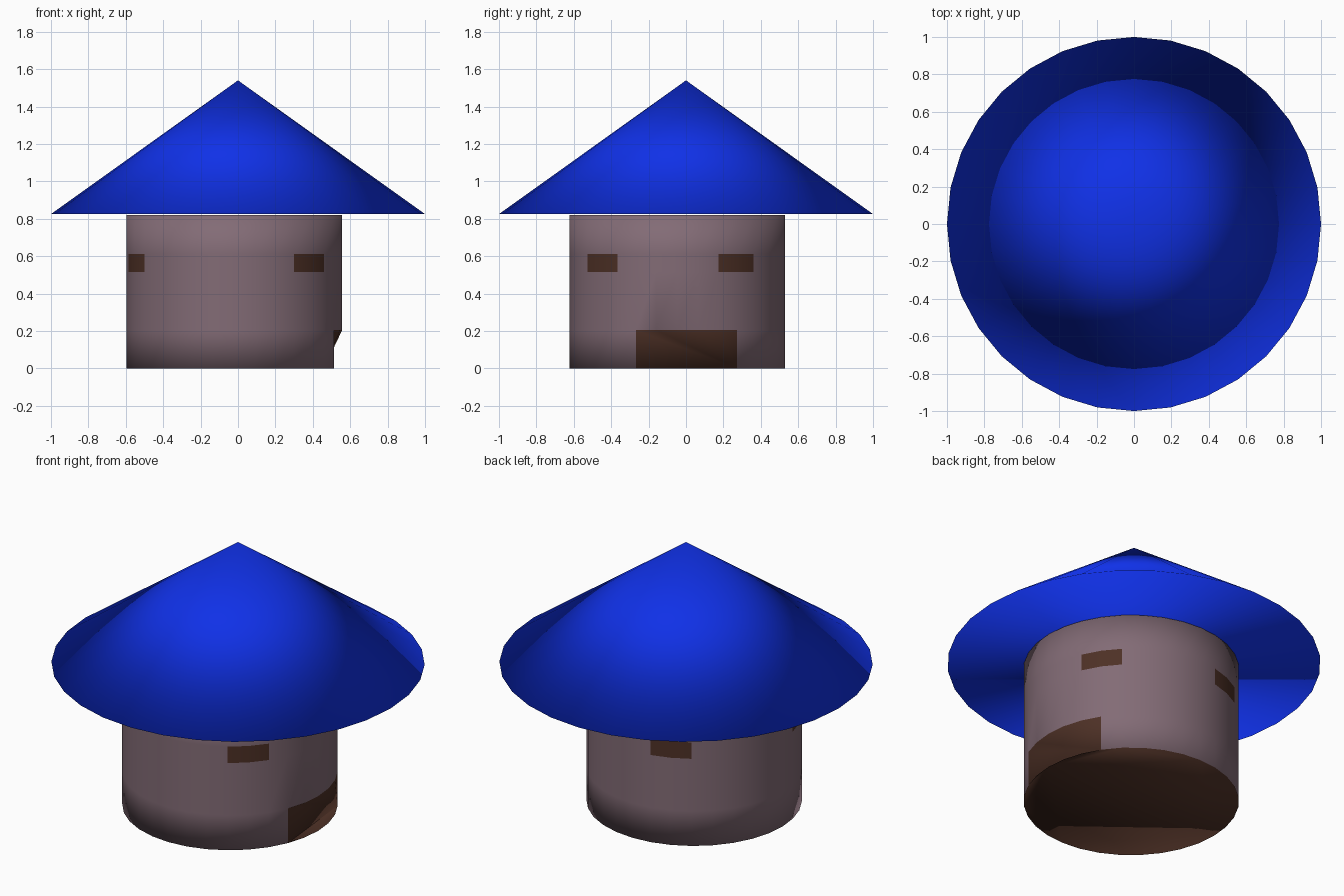
import bpy, bmesh
from math import sin, cos, tau

cube = bpy.data.objects.get("Cube")
if cube:
    bpy.data.objects.remove(cube, do_unlink=True)

SIDES = 32


def material(name, rgb):
    mat = bpy.data.materials.new(name)
    mat.use_nodes = True
    mat.diffuse_color = (*rgb, 1)
    mat.node_tree.nodes["Principled BSDF"].inputs["Base Color"].default_value = (*rgb, 1)
    return mat


def ring(bm, radius, z, cx=0, cy=0):
    return [bm.verts.new((cx + radius * cos(tau * i / SIDES),
                          cy + radius * sin(tau * i / SIDES), z)) for i in range(SIDES)]


def finish(bm, name, materials):
    for face in bm.faces:
        face.smooth = True
    mesh = bpy.data.meshes.new(name)
    bm.to_mesh(mesh)
    bm.free()
    for mat in materials:
        mesh.materials.append(mat)
    obj = bpy.data.objects.new(name, mesh)
    bpy.context.collection.objects.link(obj)
    return obj


blue = material("roof_blue", (0.005, 0.03, 0.8))
mauve = material("wall_mauve", (0.225, 0.148, 0.18))
brown = material("dark_brown", (0.075, 0.03, 0.019))

# Roof: a closed cone, smooth over the rim
bm = bmesh.new()
rim = ring(bm, 1.0, 0.825)
apex = bm.verts.new((0, 0, 1.54))
for i in range(SIDES):
    bm.faces.new((rim[i], rim[(i + 1) % SIDES], apex))
bm.faces.new(rim[::-1])
finish(bm, "roof", [blue])

# House: round wall in bands, with floor, windows and a door
bm = bmesh.new()
levels = [0, 0.205, 0.515, 0.612, 0.82]
rings = [ring(bm, 0.577, z, -0.02, -0.047) for z in levels]
DOOR_FIRST, DOOR_LAST = -2, 3
door_columns = {i % SIDES for i in range(DOOR_FIRST, DOOR_LAST)}
window_columns = {(start + k) % SIDES for start in (-5, 2, 9, 17) for k in (0, 1)}

for band in range(len(levels) - 1):
    low, high = rings[band], rings[band + 1]
    for i in range(SIDES):
        if band == 0 and i in door_columns:
            continue
        j = (i + 1) % SIDES
        face = bm.faces.new((low[i], low[j], high[j], high[i]))
        face.material_index = int(band == 2 and i in window_columns)

# Door: a fan from its lower corner, sloping in to a straight sill
corner, sill = rings[0][DOOR_LAST], rings[0][DOOR_FIRST]
lintel = rings[1]
door = [bm.faces.new((sill, corner, lintel[DOOR_FIRST]))]
for i in range(DOOR_FIRST, DOOR_LAST):
    door.append(bm.faces.new((corner, lintel[i + 1], lintel[i])))

# Floor and ceiling
door.append(bm.faces.new(rings[0][::-1]))
for face in door:
    face.material_index = 1
bm.faces.new(rings[-1])
finish(bm, "house_body", [mauve, brown])
